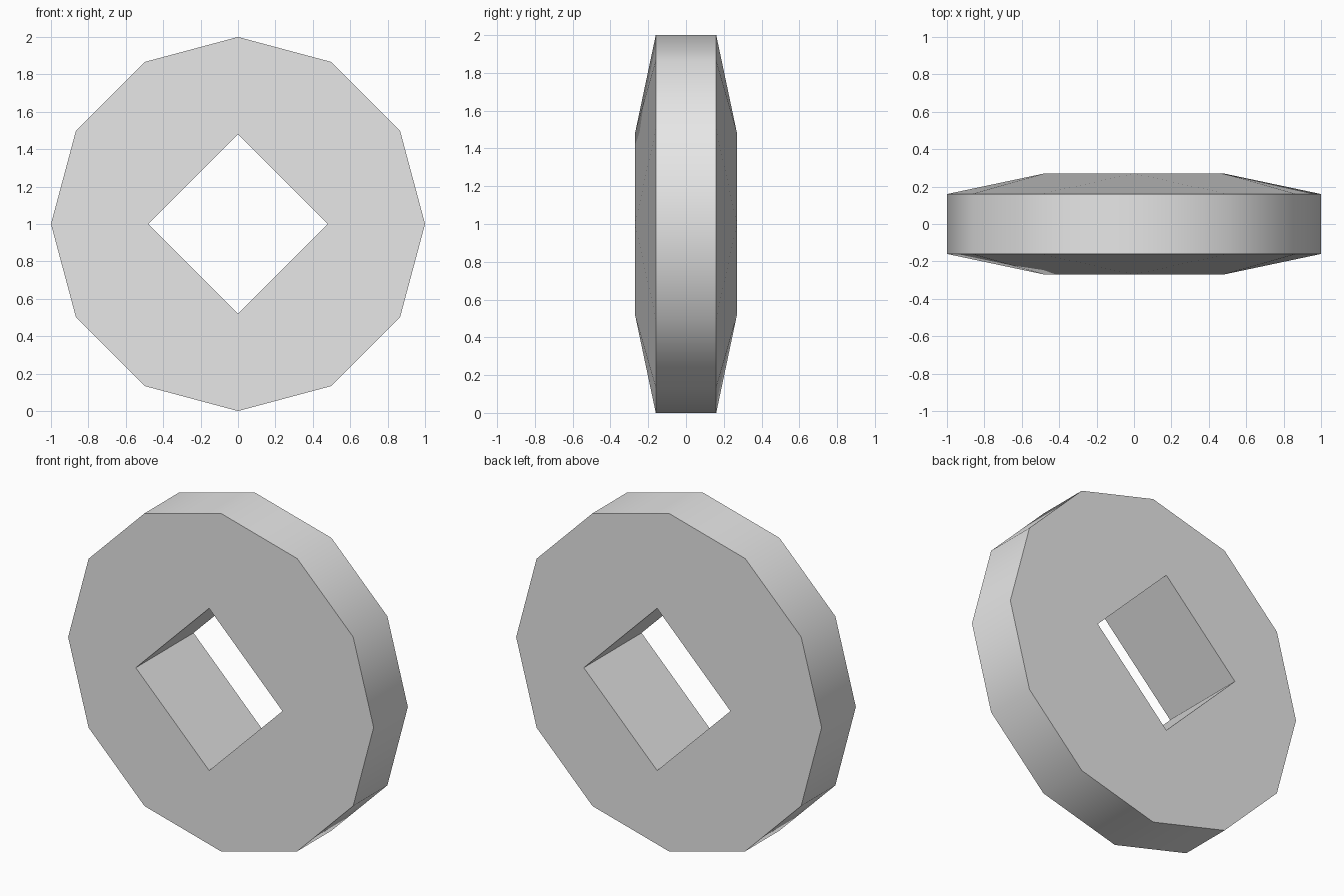
import bpy
import math
from mathutils import Vector

cube = bpy.data.objects.get("Cube")
if cube:
    bpy.data.objects.remove(cube, do_unlink=True)

SIDES = 12
RIM_Y, HOLE_Y = 0.16, 0.27
HOLE_R = 0.48

grey = bpy.data.materials.new("light_grey")
grey.use_nodes = True
grey.diffuse_color = (0.8, 0.8, 0.8, 1)
grey.node_tree.nodes["Principled BSDF"].inputs["Base Color"].default_value = (0.8, 0.8, 0.8, 1)


def ring(count, radius, y):
    """Points clockwise from the top, seen from the front."""
    angles = [math.tau * i / count for i in range(count)]
    return [Vector((radius * math.sin(a), y, 1 + radius * math.cos(a))) for a in angles]


# Rings: front rim, back rim, front hole, back hole
verts = (ring(SIDES, 1, -RIM_Y) + ring(SIDES, 1, RIM_Y)
         + ring(4, HOLE_R, -HOLE_Y) + ring(4, HOLE_R, HOLE_Y))
faces, kinds = [], []


def add(kind, *indices):
    faces.append(indices)
    kinds.append(kind)


# Outer rim band
for i in range(SIDES):
    j = (i + 1) % SIDES
    add("rim", i, SIDES + i, SIDES + j, j)

# Square hole walls and the raised faces fanning out from its corners
front_hole, back_hole = 2 * SIDES, 2 * SIDES + 4
for c in range(4):
    n = (c + 1) % 4
    add("hole", front_hole + c, front_hole + n, back_hole + n, back_hole + c)
    for kind, outer, inner in (("front", 0, front_hole), ("back", SIDES, back_hole)):
        last = outer + (3 * c + 2) % SIDES
        tris = [(inner + c, outer + (3 * c + k) % SIDES, outer + (3 * c + k + 1) % SIDES)
                for k in (-1, 0, 1)]
        tris.append((inner + c, last, inner + n))
        for tri in tris:
            add(kind, *(tri[::-1] if kind == "front" else tri))

# Orient every face outward
centre = Vector((0, 0, 1))
for f, kind in enumerate(kinds):
    a, b, c = (verts[i] for i in faces[f][:3])
    normal = (b - a).cross(c - a)
    mid = (a + b + c) / 3
    out = {"front": Vector((0, -1, 0)), "back": Vector((0, 1, 0)),
           "rim": mid - centre, "hole": centre - mid}[kind]
    if normal.dot(out) < 0:
        faces[f] = faces[f][::-1]

mesh = bpy.data.meshes.new("ring_body")
mesh.from_pydata(verts, [], faces)
mesh.materials.append(grey)
mesh.update()
body = bpy.data.objects.new("ring_body", mesh)
bpy.context.collection.objects.link(body)

# Smooth rim, evenly shaded front and back, flat hole walls
normals = [None] * len(mesh.loops)
for poly, kind in zip(mesh.polygons, kinds):
    poly.use_smooth = True
    for loop in poly.loop_indices:
        p = verts[mesh.loops[loop].vertex_index]
        if kind == "rim":
            normals[loop] = Vector((p.x, 0, p.z - 1)).normalized()
        elif kind == "hole":
            normals[loop] = poly.normal.copy()
        else:
            normals[loop] = Vector((0, -1 if kind == "front" else 1, 0))
mesh.normals_split_custom_set(normals)
